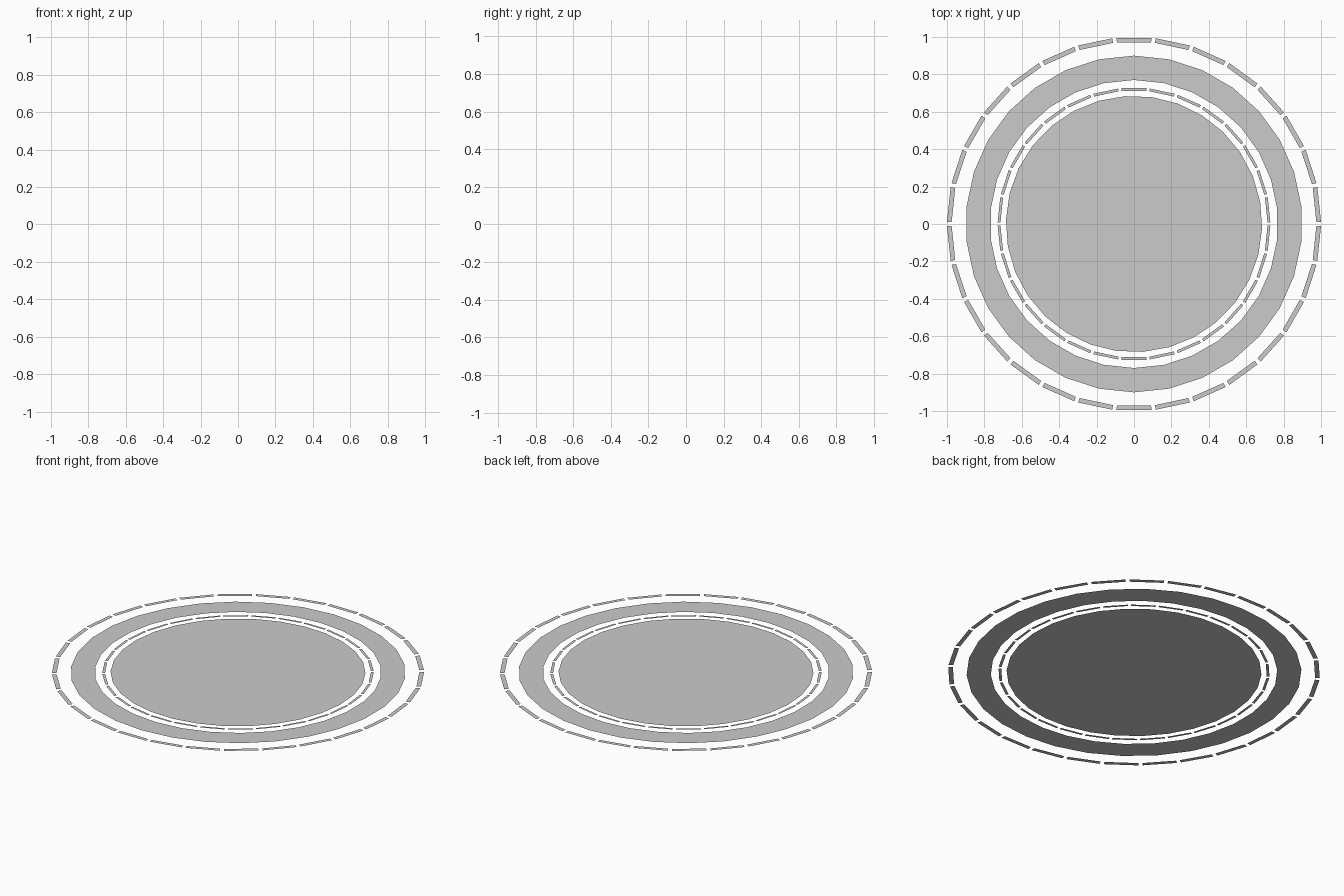
import bpy
import bmesh
from math import cos, sin, pi, radians
from mathutils import Vector

if "Cube" in bpy.data.objects:
    bpy.data.objects.remove(bpy.data.objects["Cube"])

SIDES = 30


def circle(radius, turn=0.0):
    return [Vector((radius * cos(2 * pi * i / SIDES + turn),
                    radius * sin(2 * pi * i / SIDES + turn), 0))
            for i in range(SIDES)]


def make_object(name, faces):
    """Build a flat object from lists of corner points."""
    bm = bmesh.new()
    for corners in faces:
        bm.faces.new([bm.verts.new(c) for c in corners])
    bmesh.ops.remove_doubles(bm, verts=bm.verts, dist=0.0001)
    mesh = bpy.data.meshes.new(name)
    bm.to_mesh(mesh)
    bm.free()
    obj = bpy.data.objects.new(name, mesh)
    bpy.context.collection.objects.link(obj)
    return obj


def flat_ring(name, inner, outer, turn=0.0, trim=0.0):
    """Ring of quads; trim shortens both ends of each quad into a dash."""
    a, b = circle(inner, turn), circle(outer, turn)
    faces = []
    for i in range(SIDES):
        j = (i + 1) % SIDES
        faces.append([a[i].lerp(a[j], trim), b[i].lerp(b[j], trim),
                      b[j].lerp(b[i], trim), a[j].lerp(a[i], trim)])
    return make_object(name, faces)


# Dashed outer ring
flat_ring("outer_dashed_ring", 0.976, 1.001, trim=0.052)
# Solid wide band, corners pointing front and back
flat_ring("wide_band", 0.77, 0.90, turn=radians(6))
# Thin dashed inner ring
flat_ring("inner_dashed_ring", 0.715, 0.73, trim=0.055)
# Central disc
make_object("centre_disc", [circle(0.685, radians(10))])
